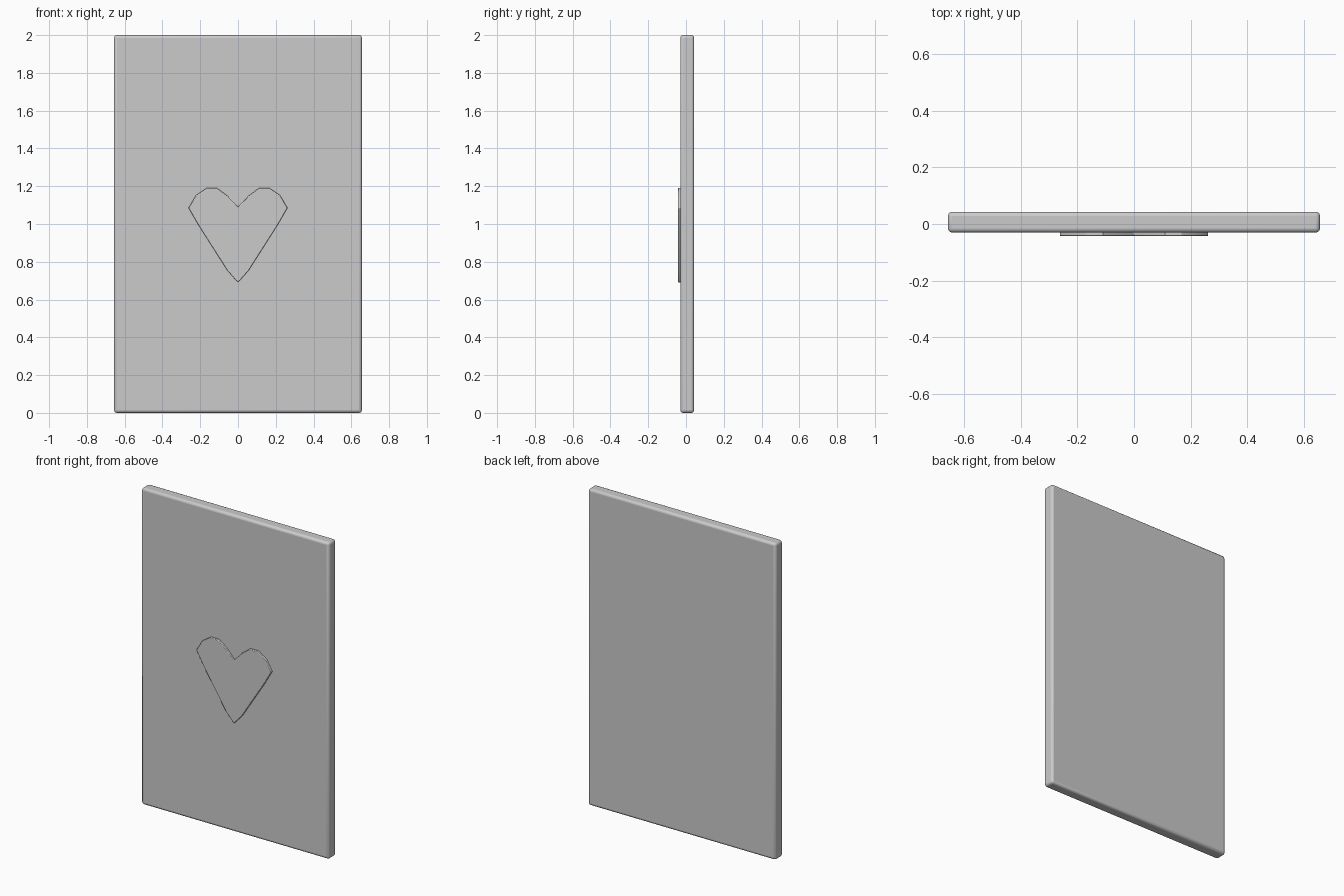
import bpy, bmesh

if "Cube" in bpy.data.objects:
    bpy.data.objects.remove(bpy.data.objects["Cube"])


def finish(name, bm, bevel, segments):
    bmesh.ops.recalc_face_normals(bm, faces=bm.faces)
    mesh = bpy.data.meshes.new(name)
    bm.to_mesh(mesh)
    bm.free()
    obj = bpy.data.objects.new(name, mesh)
    bpy.context.collection.objects.link(obj)
    mod = obj.modifiers.new("rounded_edges", 'BEVEL')
    mod.width = bevel
    mod.segments = segments
    mod.limit_method = 'ANGLE'
    mod.angle_limit = 1.0
    bpy.ops.object.select_all(action='DESELECT')
    obj.select_set(True)
    bpy.context.view_layer.objects.active = obj
    bpy.ops.object.shade_smooth_by_angle()
    return obj


# Board: thin upright slab with softened edges
bm = bmesh.new()
bmesh.ops.create_cube(bm, size=1)
for v in bm.verts:
    v.co.x *= 1.312
    v.co.y = v.co.y * 0.073 + 0.0065
    v.co.z = v.co.z * 2 + 1
finish("board", bm, 0.015, 3)

# Raised heart: half outline mirrored, then extruded out of the front
half = [(0.057, 1.15), (0.11, 1.19), (0.167, 1.19), (0.222, 1.153),
        (0.262, 1.085), (0.21, 0.995), (0.057, 0.755)]
outline = [(0, 1.09)] + half + [(0, 0.69)] + [(-x, z) for x, z in reversed(half)]
bm = bmesh.new()
face = bm.faces.new([bm.verts.new((x, -0.025, z)) for x, z in outline])
ext = bmesh.ops.extrude_face_region(bm, geom=[face])
for v in [g for g in ext["geom"] if isinstance(g, bmesh.types.BMVert)]:
    v.co.y = -0.043
finish("heart", bm, 0.003, 2)
